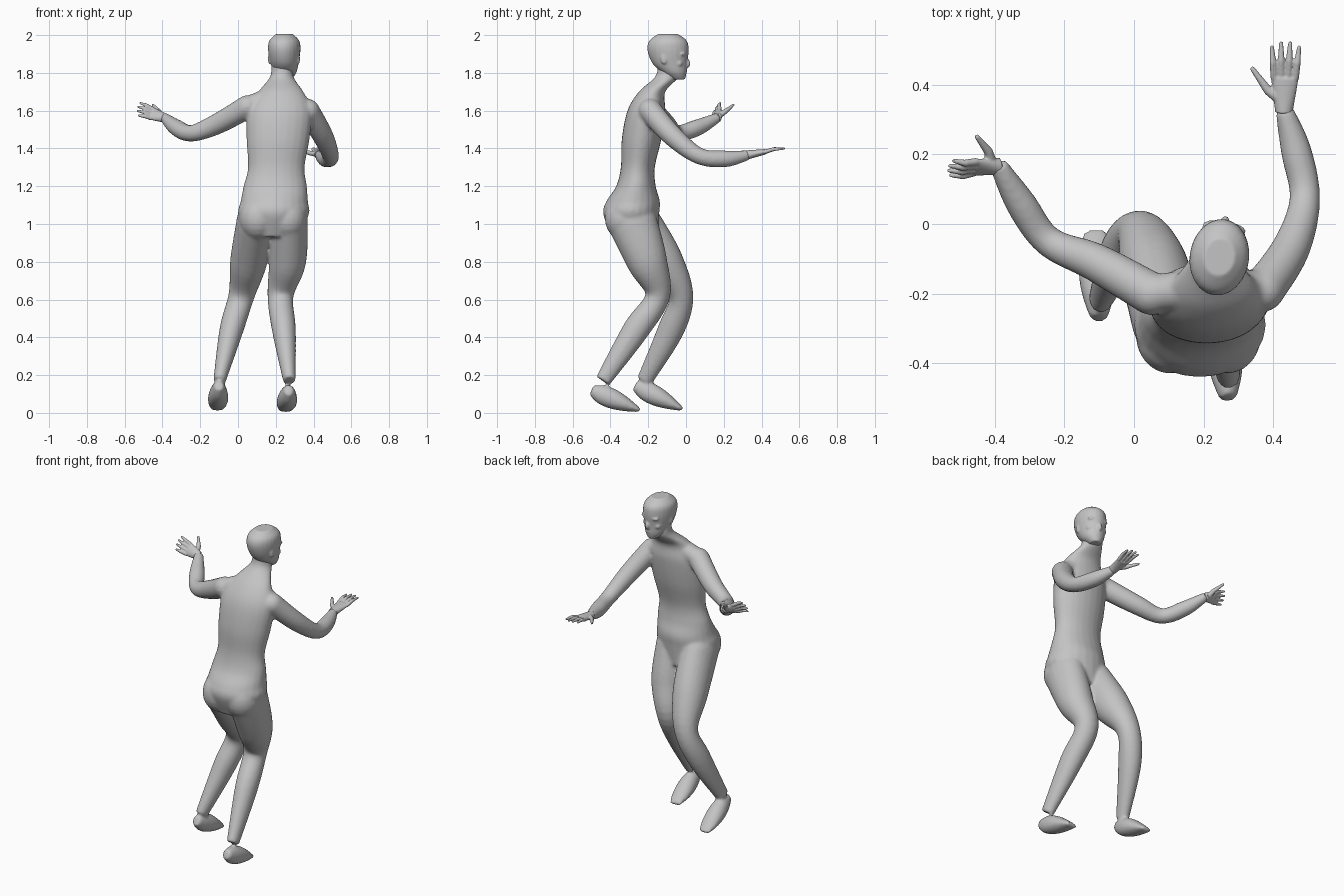
import bpy, bmesh, math
from mathutils import Vector, Matrix

cube = bpy.data.objects.get("Cube")
if cube:
    bpy.data.objects.remove(cube)

tone = (0.55, 0.55, 0.55, 1)
grey = bpy.data.materials.new("plain_grey")
grey.use_nodes = True
grey.diffuse_color = tone
grey.node_tree.nodes["Principled BSDF"].inputs["Base Color"].default_value = tone

X, Z = Vector((1, 0, 0)), Vector((0, 0, 1))
SIDES, STEPS = 24, 6


def smooth_path(rows):
    """Catmull-Rom through rows of centre x, y, z and two radii."""
    points = [Vector(row) for row in rows]
    points = [points[0]] + points + [points[-1]]
    path = []
    for before, start, end, after in zip(points, points[1:], points[2:], points[3:]):
        leave, arrive = (end - before) / 2, (after - start) / 2
        for step in range(STEPS):
            t = step / STEPS
            blend = t * t * (3 - 2 * t)
            path.append(start.lerp(end, blend) + leave * t * (1 - t) ** 2 - arrive * t * t * (1 - t))
    return path + [points[-1]]


def loft(bm, rows, across=X, axis=None):
    """Closed skin of elliptical rings; rings face the path unless axis is set."""
    path = smooth_path(rows)
    rings = []
    for index, point in enumerate(path):
        ahead, behind = path[min(index + 1, len(path) - 1)], path[max(index - 1, 0)]
        forward = axis or (ahead - behind).to_3d().normalized()
        u = (across - forward * across.dot(forward)).normalized()
        v = forward.cross(u)
        ring = []
        for k in range(SIDES):
            angle = math.tau * k / SIDES
            offset = u * point[3] * math.cos(angle) + v * point[4] * math.sin(angle)
            ring.append(bm.verts.new(point.to_3d() + offset))
        rings.append(ring)
    for lower, upper in zip(rings, rings[1:]):
        for k in range(SIDES):
            bm.faces.new((lower[k - 1], lower[k], upper[k], upper[k - 1]))
    bm.faces.new(rings[0][::-1])
    bm.faces.new(rings[-1])


def column(bm, rows, x=0.0, lean=0.0):
    """Upright form from rows of height, depth position, half width and half depth."""
    loft(bm, [(x + lean * (z - 1), y, z, wide, deep) for z, y, wide, deep in rows], axis=Z)


def ball(bm, centre, radii):
    bmesh.ops.create_uvsphere(bm, u_segments=SIDES, v_segments=12, radius=1,
                              matrix=Matrix.Translation(centre) @ Matrix.Diagonal((*radii, 1)))


def rod(bm, start, end, thick, thin, across):
    """Tapered segment with rounded ends."""
    loft(bm, [(*start, thick, thick), (*end, thin, thin)], across)
    ball(bm, start, (thick, thick, thick))
    ball(bm, end, (thin, thin, thin))


def foot(bm, heel, toe):
    """Wedge that is tall at the heel, wide at the ball and thin at the toe."""
    heel, toe = Vector(heel), Vector(toe)
    rows = []
    for step in range(7):
        t = step / 6
        wide = 0.054 * math.sin(math.pi * (0.15 + 0.63 * t))
        tall = 0.054 * math.sin(math.pi * (0.17 + 0.77 * t ** 0.8))
        rows.append((*heel.lerp(toe, t), wide, tall))
    loft(bm, rows)


def leg(bm, heel, toe, *joints):
    """Hip, thigh, knee, calf and ankle in one bent skin, then the foot."""
    girths = (0.1, 0.13), (0.098, 0.107), (0.069, 0.066), (0.063, 0.07), (0.033, 0.042)
    loft(bm, [joint + girth for joint, girth in zip(joints, girths)])
    ball(bm, joints[0], (0.1, 0.13, 0.13))
    foot(bm, heel, toe)


def arm(bm, *joints):
    """Shoulder, upper arm, elbow, forearm and wrist, with the slope to the neck."""
    girths = 0.062, 0.055, 0.044, 0.044, 0.026
    loft(bm, [(*joint, girth, girth) for joint, girth in zip(joints, girths)], Z)
    ball(bm, joints[0], (0.062, 0.062, 0.062))
    rod(bm, Vector((0.225, -0.18, 1.69)), Vector(joints[0]), 0.055, 0.055, Z)


def skin(name, bm, voxel, rounds):
    """Fuse the overlapping volumes into one soft surface."""
    bmesh.ops.recalc_face_normals(bm, faces=bm.faces)
    mesh = bpy.data.meshes.new(name)
    bm.to_mesh(mesh)
    bm.free()
    mesh.materials.append(grey)
    ob = bpy.data.objects.new(name, mesh)
    bpy.context.collection.objects.link(ob)
    fuse = ob.modifiers.new("fuse", "REMESH")
    fuse.mode, fuse.voxel_size, fuse.use_smooth_shade = "VOXEL", voxel, True
    soften = ob.modifiers.new("soften", "SMOOTH")
    soften.factor, soften.iterations = 0.5, rounds


def hand(name, wrist, tip, across, thumb_tip):
    """Flat palm, four fanned fingers with a slight arch, and a thumb."""
    bm = bmesh.new()
    wrist, tip, thumb_tip = Vector(wrist), Vector(tip), Vector(thumb_tip)
    side = Vector(across).normalized()
    knuckle = wrist.lerp(tip, 0.5)
    reach = tip - knuckle
    back = side.cross(reach).normalized()
    palm = []
    for step in range(5):
        t = step / 4
        palm.append((*wrist.lerp(knuckle, t), 0.025 + 0.015 * t, 0.025 - 0.011 * t))
    loft(bm, palm, side)
    for finger in range(4):
        spread = finger - 1.5
        start = knuckle + side * spread * 0.02
        end = start + reach * (1 - 0.06 * spread ** 2) + side * spread * 0.006
        middle = start.lerp(end, 0.5) + back * 0.006
        rod(bm, start, middle, 0.011, 0.01, back)
        rod(bm, middle, end, 0.01, 0.006, back)
    base = wrist.lerp(thumb_tip, 0.5)
    rod(bm, wrist.lerp(knuckle, 0.3), base, 0.018, 0.013, back)
    rod(bm, base, thumb_tip, 0.013, 0.007, back)
    skin(name, bm, 0.0035, 2)


# Torso and neck, with seat fullness
body = bmesh.new()
column(body, [(0.93, -0.27, 0.13, 0.12), (1.05, -0.29, 0.187, 0.148), (1.12, -0.28, 0.178, 0.142),
              (1.2, -0.265, 0.168, 0.105), (1.3, -0.255, 0.15, 0.09), (1.45, -0.235, 0.167, 0.105),
              (1.6, -0.21, 0.17, 0.1), (1.7, -0.18, 0.12, 0.07), (1.78, -0.1, 0.062, 0.063),
              (1.85, -0.09, 0.06, 0.06)], x=0.185, lean=0.06)
for s in (-1, 1):
    ball(body, (0.185 + s * 0.08, -0.32, 1.03), (0.1, 0.11, 0.12))

# Legs and feet
leg(body, (0.27, -0.5, 0.12), (0.25, -0.245, 0.014), (0.27, -0.28, 1), (0.262, -0.205, 0.8),
    (0.225, -0.15, 0.62), (0.243, -0.265, 0.44), (0.272, -0.44, 0.17))
leg(body, (-0.1, -0.27, 0.145), (-0.11, -0.02, 0.02), (0.09, -0.26, 1), (0.056, -0.12, 0.8),
    (0.018, -0.027, 0.62), (-0.035, -0.08, 0.44), (-0.098, -0.22, 0.17))

# Arms
arm(body, (0.37, -0.19, 1.6), (0.45, -0.07, 1.465), (0.49, 0.07, 1.36), (0.465, 0.21, 1.345), (0.43, 0.33, 1.365))
arm(body, (0.05, -0.2, 1.62), (-0.11, -0.11, 1.53), (-0.245, -0.05, 1.48), (-0.325, 0.06, 1.51), (-0.39, 0.17, 1.565))
skin("body", body, 0.009, 6)

# Head with simple features, built straight then turned slightly
head = bmesh.new()
column(head, [(1.765, 0.055, 0.03, 0.035), (1.8, 0.035, 0.058, 0.064), (1.85, 0.01, 0.074, 0.093),
              (1.92, 0, 0.085, 0.11), (1.97, 0, 0.079, 0.1), (2.005, 0, 0.045, 0.055)])
ball(head, (0, 0.1, 1.85), (0.014, 0.02, 0.025))
ball(head, (0, 0.088, 1.81), (0.024, 0.014, 0.012))
ball(head, (0, 0.075, 1.78), (0.024, 0.02, 0.016))
for s in (-1, 1):
    ball(head, (s * 0.03, 0.084, 1.9), (0.034, 0.018, 0.012))
    ball(head, (s * 0.04, 0.065, 1.85), (0.025, 0.022, 0.02))
    ball(head, (s * 0.078, -0.01, 1.875), (0.007, 0.018, 0.03))
turn = Matrix.Rotation(math.radians(-9), 4, "Z")
bmesh.ops.transform(head, verts=head.verts, matrix=Matrix.Translation((0.245, -0.095, 0)) @ turn)
skin("head", head, 0.005, 8)

# Hands
hand("left_hand", (0.43, 0.32, 1.365), (0.435, 0.52, 1.4), X, (0.34, 0.445, 1.385))
hand("right_hand", (-0.385, 0.165, 1.56), (-0.53, 0.16, 1.61), (0.1, 0.5, 0.8), (-0.45, 0.25, 1.63))
